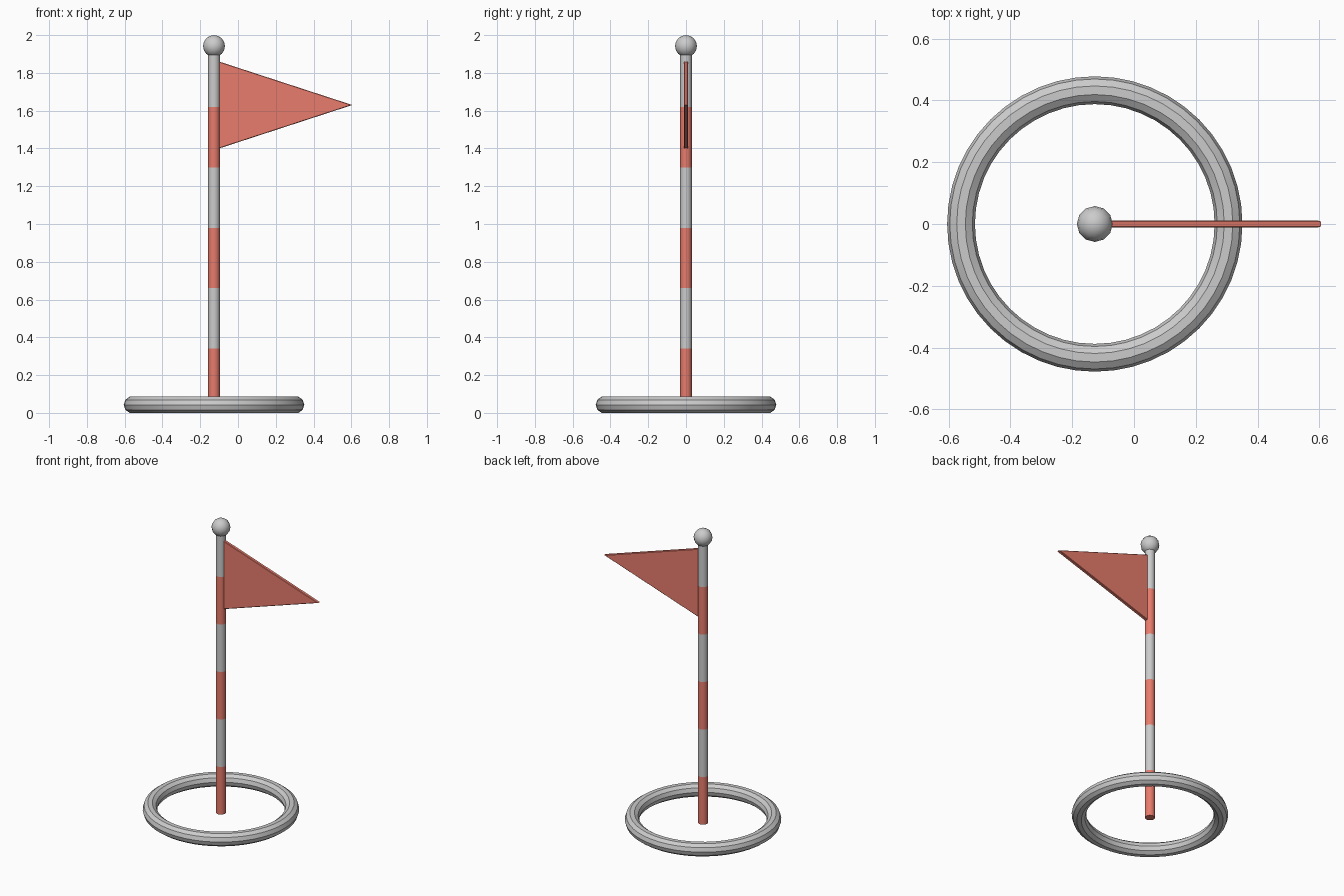
import bpy, bmesh
from math import radians, cos, sin, tau

if "Cube" in bpy.data.objects:
    bpy.data.objects.remove(bpy.data.objects["Cube"])

PX = -0.127  # x of the pole axis


def material(name, rgb):
    m = bpy.data.materials.new(name)
    m.diffuse_color = (*rgb, 1)
    m.use_nodes = True
    m.node_tree.nodes["Principled BSDF"].inputs["Base Color"].default_value = m.diffuse_color
    return m


def smooth(obj, angle):
    bpy.ops.object.select_all(action='DESELECT')
    obj.select_set(True)
    bpy.context.view_layer.objects.active = obj
    bpy.ops.object.shade_smooth_by_angle(angle=radians(angle))


def mesh_object(name, bm, *mats):
    bmesh.ops.recalc_face_normals(bm, faces=bm.faces)
    me = bpy.data.meshes.new(name)
    bm.to_mesh(me)
    bm.free()
    for m in mats:
        me.materials.append(m)
    obj = bpy.data.objects.new(name, me)
    bpy.context.collection.objects.link(obj)
    return obj


red = material("red", (0.8, 0.2, 0.15))
white = material("white", (0.8, 0.8, 0.78))

# base ring
bpy.ops.mesh.primitive_torus_add(location=(PX, 0, 0.043), major_radius=0.433,
                                 minor_radius=0.045, major_segments=48, minor_segments=10)
ring = bpy.context.object
ring.name = "base_ring"
smooth(ring, 30)

# striped pole: six equal bands, alternately red and white
SIDES, BANDS, R = 16, 6, 0.031
bm = bmesh.new()
rings = [[bm.verts.new((PX + R * cos(tau * i / SIDES), R * sin(tau * i / SIDES), 0.02 + 0.32 * b))
          for i in range(SIDES)] for b in range(BANDS + 1)]
for b in range(BANDS):
    for i in range(SIDES):
        j = (i + 1) % SIDES
        f = bm.faces.new((rings[b][i], rings[b][j], rings[b + 1][j], rings[b + 1][i]))
        f.material_index = b % 2
bm.faces.new(rings[0])
bm.faces.new(rings[-1]).material_index = 1
smooth(mesh_object("pole", bm, red, white), 30)

# ball on top
bpy.ops.mesh.primitive_uv_sphere_add(segments=12, ring_count=8, radius=0.058,
                                     location=(PX, 0, 1.942))
ball = bpy.context.object
ball.name = "top_ball"
smooth(ball, 60)

# pennant: thin triangular plate with softened rims
bm = bmesh.new()
T = 0.011
face = bm.faces.new([bm.verts.new((x, -T, z)) for x, z in
                     ((-0.1, 1.40), (0.605, 1.63), (-0.1, 1.86))])
ext = bmesh.ops.extrude_face_region(bm, geom=[face], use_keep_orig=True)
bmesh.ops.translate(bm, vec=(0, 2 * T, 0),
                    verts=[g for g in ext["geom"] if isinstance(g, bmesh.types.BMVert)])
bmesh.ops.recalc_face_normals(bm, faces=bm.faces)
rims = [e for e in bm.edges if abs(e.verts[0].co.y - e.verts[1].co.y) < 1e-5]
bmesh.ops.bevel(bm, geom=rims, offset=0.003, segments=1, affect='EDGES', profile=0.5)
mesh_object("pennant", bm, red)
